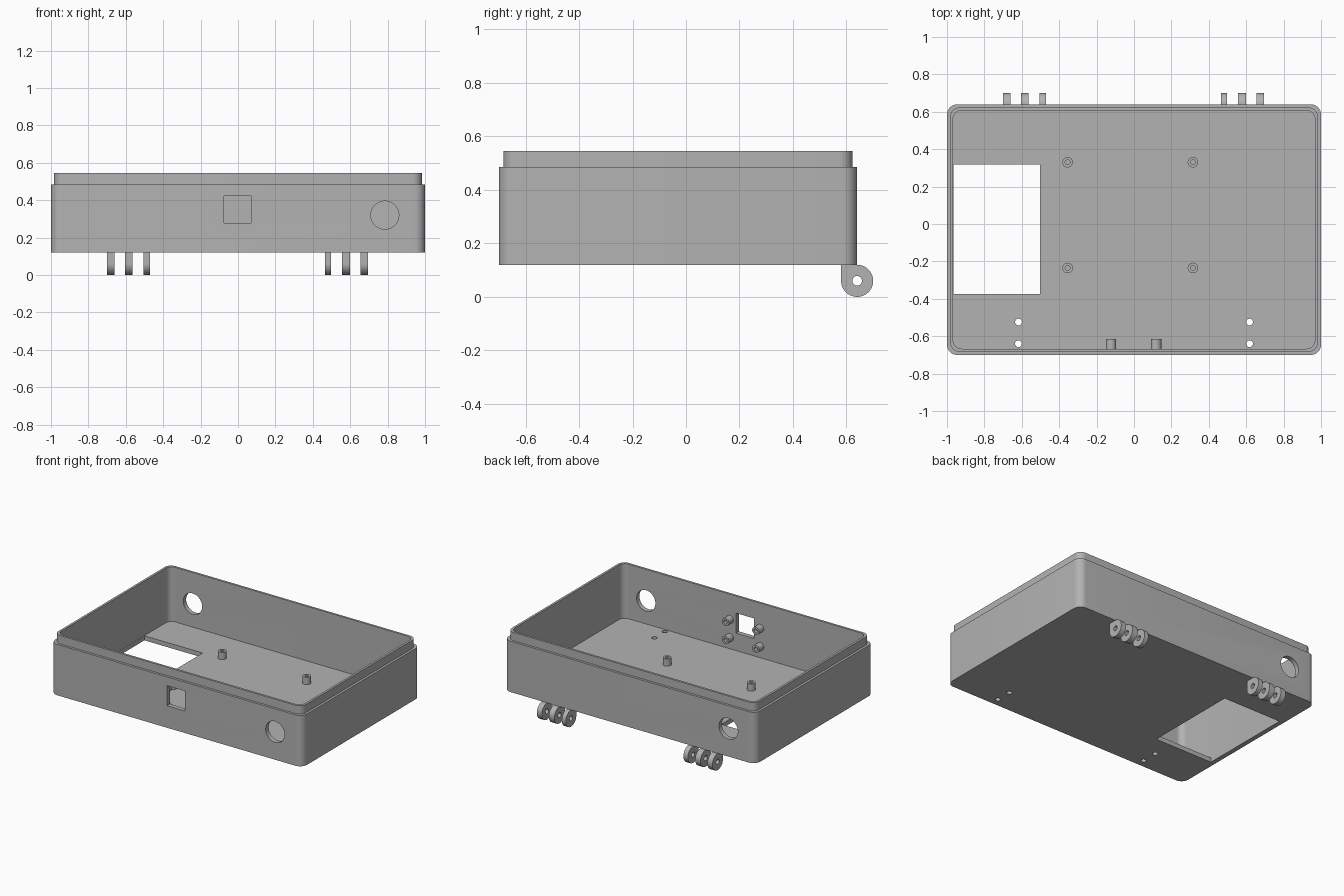
import bpy
import bmesh
from math import cos, sin, pi, radians
from mathutils import Matrix, Vector

if "Cube" in bpy.data.objects:
    bpy.data.objects.remove(bpy.data.objects["Cube"], do_unlink=True)

grey = bpy.data.materials.new("plain grey plastic")
grey.use_nodes = True
grey.diffuse_color = (0.45, 0.45, 0.45, 1)
grey.node_tree.nodes["Principled BSDF"].inputs["Base Color"].default_value = grey.diffuse_color

# Frames that turn local z towards an axis
ALONG_Y = Matrix.Rotation(radians(-90), 4, 'X')
ALONG_X = Matrix(((0, 0, 1, 0), (1, 0, 0, 0), (0, 1, 0, 0), (0, 0, 0, 1)))


def arc(cx, cy, r, start, end, n):
    steps = [radians(start + (end - start) * i / n) for i in range(n + 1)]
    return [(cx + r * cos(a), cy + r * sin(a)) for a in steps]


def circle(r, n=32):
    return arc(0, 0, r, 0, 360, n)[:-1]


def rounded_rect(x0, x1, y0, y1, r):
    return (arc(x1 - r, y1 - r, r, 0, 90, 8) + arc(x0 + r, y1 - r, r, 90, 180, 8)
            + arc(x0 + r, y0 + r, r, 180, 270, 8) + arc(x1 - r, y0 + r, r, 270, 360, 8))


def loft(name, layers, matrix=Matrix()):
    """Skin a stack of (outline, height) loops and cap both ends."""
    bm = bmesh.new()
    loops = [[bm.verts.new((x, y, z)) for x, y in outline] for outline, z in layers]
    for low, high in zip(loops, loops[1:]):
        for i in range(len(low)):
            j = (i + 1) % len(low)
            bm.faces.new((low[i], low[j], high[j], high[i]))
    bm.faces.new(loops[0][::-1])
    bm.faces.new(loops[-1])
    bmesh.ops.recalc_face_normals(bm, faces=bm.faces)
    bm.transform(matrix)
    mesh = bpy.data.meshes.new(name)
    bm.to_mesh(mesh)
    bm.free()
    mesh.materials.append(grey)
    obj = bpy.data.objects.new(name, mesh)
    bpy.context.collection.objects.link(obj)
    return obj


def select(obj):
    bpy.ops.object.select_all(action='DESELECT')
    obj.select_set(True)
    bpy.context.view_layer.objects.active = obj


def cut(target, cutter):
    cutter.hide_render = True
    mod = target.modifiers.new("cut", 'BOOLEAN')
    mod.operation = 'DIFFERENCE'
    mod.solver = 'EXACT'
    mod.object = cutter
    select(target)
    bpy.ops.object.modifier_apply(modifier=mod.name)
    bpy.data.objects.remove(cutter, do_unlink=True)


def smooth(obj):
    select(obj)
    bpy.ops.object.shade_smooth_by_angle(angle=radians(30))


def at(x, y, z, frame=Matrix()):
    return Matrix.Translation(Vector((x, y, z))) @ frame


BACK, FRONT = 0.64, -0.70
BOTTOM, FLOOR, RIM, TOP = 0.12, 0.153, 0.485, 0.545
WALL = 0.033


def inset_outline(d, r):
    return rounded_rect(-1 + d, 1 - d, FRONT + d, BACK - d, r)


# Open box with stepped lip
outer = inset_outline(0, 0.055)
lip = inset_outline(0.017, 0.05)
inner = inset_outline(WALL, 0.045)
box = loft("enclosure_box", [(outer, BOTTOM), (outer, RIM), (lip, RIM), (lip, TOP),
                             (inner, TOP), (inner, FLOOR)])

# Floor window and screw holes
window = [(-0.966, -0.374), (-0.503, -0.374), (-0.503, 0.318), (-0.966, 0.318)]
cut(box, loft("window_cutter", [(window, 0.05), (window, 0.2)]))
for x in (-0.618, 0.618):
    for y in (-0.524, -0.64):
        cut(box, loft("screw_cutter", [(circle(0.018), 0.05), (circle(0.018), 0.2)],
                      at(x, y, 0)))

# Cable holes in the front and back walls, square socket in the front
for x, y in ((0.785, FRONT), (-0.785, BACK)):
    cut(box, loft("cable_cutter", [(circle(0.075, 48), -0.1), (circle(0.075, 48), 0.1)],
                  at(x, y, 0.32, ALONG_Y)))
s = 0.072
square = [(-s, -s), (s, -s), (s, s), (-s, s)]
cut(box, loft("socket_cutter", [(square, -0.1), (square, 0.1)],
              at(-0.003, FRONT, 0.35, ALONG_Y)))
smooth(box)


# Hollow screw posts on the floor and behind the socket
def post(name, matrix):
    big, small = circle(0.028), circle(0.013)
    smooth(loft(name, [(big, -0.002), (big, 0.052), (small, 0.052), (small, 0.001)], matrix))


for x in (-0.355, 0.315):
    for y in (-0.235, 0.33):
        post("floor_post", at(x, y, FLOOR))
for x in (-0.123, 0.118):
    for z in (0.235, 0.365):
        post("socket_post", at(x, FRONT + WALL, z, ALONG_Y))

# Hinge knuckles: rounded tabs with a pin hole
R = 0.06
tab = arc(0, 0, R, 180, 450, 36) + [(0, R + 0.002), (-R, R + 0.002)]
for x0, x1 in ((-0.70, -0.66), (-0.605, -0.563), (-0.505, -0.47),
               (0.465, 0.497), (0.556, 0.60), (0.655, 0.695)):
    knuckle = loft("hinge_knuckle", [(tab, x0), (tab, x1)], at(0, BACK, R, ALONG_X))
    cut(knuckle, loft("pin_cutter", [(circle(0.018), x0 - 0.1), (circle(0.018), x1 + 0.1)],
                      at(0, BACK, R, ALONG_X)))
    smooth(knuckle)
